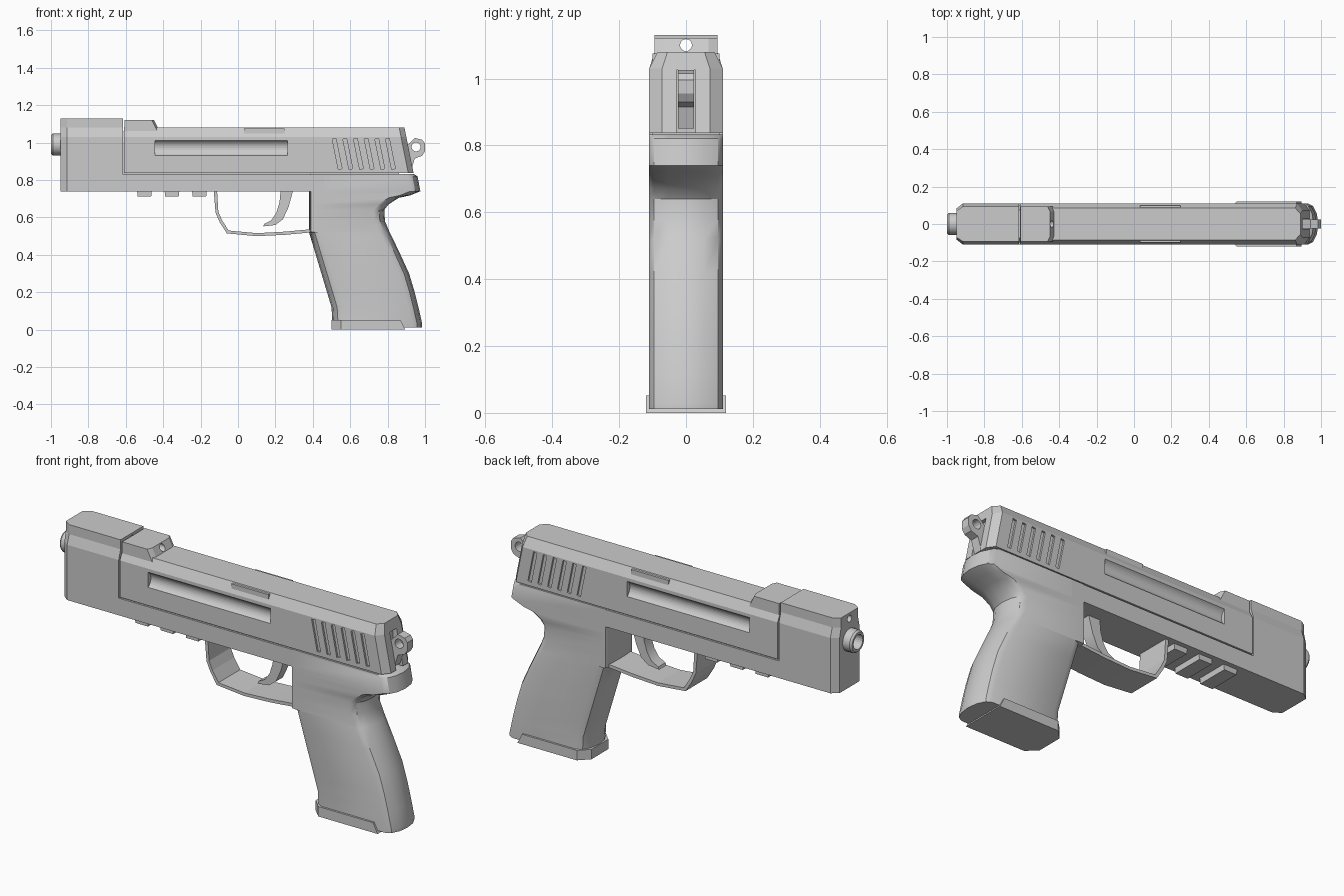
import bpy, bmesh, math
from mathutils import Matrix, Vector

if "Cube" in bpy.data.objects:
    bpy.data.objects.remove(bpy.data.objects["Cube"])


def make(name, bm, smooth=None):
    bmesh.ops.recalc_face_normals(bm, faces=bm.faces)
    me = bpy.data.meshes.new(name)
    bm.to_mesh(me)
    bm.free()
    ob = bpy.data.objects.new(name, me)
    bpy.context.collection.objects.link(ob)
    if smooth:
        bpy.ops.object.select_all(action='DESELECT')
        ob.select_set(True)
        bpy.context.view_layer.objects.active = ob
        bpy.ops.object.shade_smooth_by_angle(angle=math.radians(smooth))
    return ob


def loft(name, sections, smooth=None):
    """Skin equal-length closed loops and cap both ends."""
    bm = bmesh.new()
    rings = [[bm.verts.new(p) for p in s] for s in sections]
    n = len(rings[0])
    for a, b in zip(rings, rings[1:]):
        for i in range(n):
            j = (i + 1) % n
            bm.faces.new((a[i], a[j], b[j], b[i]))
    bm.faces.new(rings[0])
    bm.faces.new(rings[-1])
    return make(name, bm, smooth)


def plate(name, pts, w, smooth=None):
    """Side profile (x, z) extruded across the width."""
    return loft(name, [[(x, y, z) for x, z in pts] for y in (-w, w)], smooth)


def sec(x, half, wide=1.0, skew=0.0, top=1.08):
    """Symmetric cross-section from half profile (y, z); skew leans it in x."""
    pts = [(y, z) for y, z in half] + [(-y, z) for y, z in reversed(half)]
    return [(x + (top - z) * skew, y * wide, z) for y, z in pts]


def add_cyl(bm, c, r, length, axis, seg=24):
    rot = Matrix.Rotation(math.pi / 2, 4, 'Y' if axis == 'X' else 'X')
    bmesh.ops.create_cone(bm, cap_ends=True, segments=seg, radius1=r, radius2=r,
                          depth=length, matrix=Matrix.Translation(c) @ rot)


def add_box(bm, c, size, tilt=0.0):
    m = (Matrix.Translation(c) @ Matrix.Rotation(tilt, 4, 'Y')
         @ Matrix.Diagonal((*size, 1)))
    bmesh.ops.create_cube(bm, size=1, matrix=m)


def cut(bm, *targets):
    cutter = make("cutter", bm)
    cutter.hide_render = True
    for ob in targets:
        mod = ob.modifiers.new("cut", 'BOOLEAN')
        mod.operation = 'DIFFERENCE'
        mod.solver = 'EXACT'
        mod.object = cutter
        bpy.context.view_layer.objects.active = ob
        bpy.ops.object.modifier_apply(modifier=mod.name)
    bpy.data.objects.remove(cutter)


# Slide with chamfered top and leaning, narrowed rear
S = [(0.11, 0.837), (0.11, 1.03), (0.085, 1.08)]
slide = loft("slide", [sec(-0.609, S), sec(0.862, S, 1, 0.2), sec(0.89, S, 0.65, 0.2)])

# Nose block and front sight
N = [(0.11, 0.74), (0.11, 1.03), (0.094, 1.08), (0.094, 1.13)]
nose = loft("nose_block", [sec(-0.95, N, 0.75), sec(-0.915, N), sec(-0.616, N)])
F = [(0.094, 1.06), (0.094, 1.122)]
sight = loft("front_sight", [sec(-0.607, F), sec(-0.462, F, 1, 0.5, 1.122),
                             sec(-0.45, F, 0.72, 0.5, 1.122)])

# Lower frame and recessed core that shows in the panel gaps
L = [(0.11, 0.74), (0.11, 0.83)]
loft("lower_frame", [sec(-0.63, L), sec(0.46, L)])
C = [(0.1, 0.8), (0.1, 1.0), (0.075, 1.06)]
core = loft("inner_core", [sec(-0.65, C), sec(-0.58, C)])
C2 = [(0.1, 0.8), (0.1, 0.85)]
loft("rail_core", [sec(-0.63, C2), sec(0.86, C2)])


# Grip: horizontal slices (z, front x, back x, front rounding depth)
def slice_(z, xf, xb, df, w=0.11, db=0.055):
    ts = [math.pi * (i / 6 - 0.5) for i in range(7)]
    back = [(xb - db * (1 - math.cos(t)), w * math.sin(t), z) for t in ts]
    front = [(xf + df * (1 - math.cos(t)), -w * math.sin(t), z) for t in ts]
    return back + front


loft("grip", [slice_(*s) for s in (
    (0.012, 0.505, 0.985, 0.06), (0.03, 0.505, 0.985, 0.06), (0.12, 0.5, 0.965, 0.06),
    (0.2, 0.476, 0.945, 0.06), (0.3, 0.446, 0.915, 0.06), (0.42, 0.41, 0.86, 0.06),
    (0.519, 0.38, 0.812, 0.06), (0.522, 0.38, 0.81, 0.01), (0.58, 0.38, 0.786, 0.01),
    (0.64, 0.38, 0.782, 0.01), (0.67, 0.38, 0.805, 0.01), (0.705, 0.38, 0.86, 0.01),
    (0.718, 0.38, 0.92, 0.01), (0.74, 0.38, 0.975, 0.01), (0.82, 0.38, 0.96, 0.01),
    (0.832, 0.38, 0.94, 0.01))], 35)


# Magazine floor plate
def plan(z, x0, x1, w=0.12, c=0.05):
    return [(x0, -w + c, z), (x0 + c, -w, z), (x1, -w, z),
            (x1, w, z), (x0 + c, w, z), (x0, w - c, z)]


loft("floor_plate", [plan(0, 0.5, 0.895), plan(0.052, 0.5, 0.868)])

# Barrel muzzle and chamber hood
bm = bmesh.new()
add_cyl(bm, (-0.92, 0, 0.99), 0.058, 0.14, 'X')
add_cyl(bm, (-0.925, 0, 0.99), 0.05, 0.15, 'X')
muzzle = loft("muzzle", [[(x, r * math.cos(a * math.pi / 12), 0.99 + r * math.sin(a * math.pi / 12))
                          for a in range(24)]
                         for x, r in ((-1, 0.05), (-0.99, 0.058), (-0.9, 0.058))], 30)
bm.free()
bm = bmesh.new()
add_box(bm, (0.14, 0, 1.05), (0.216, 0.2, 0.05))
make("chamber_hood", bm)

# Bore and sight channel
bm = bmesh.new()
add_cyl(bm, (-0.95, 0, 0.99), 0.038, 0.2, 'X')
cut(bm, nose, muzzle)
bm = bmesh.new()
add_cyl(bm, (-0.7, 0, 1.1), 0.018, 0.8, 'X', 16)
cut(bm, nose, sight)

# Slide side scoops
bm = bmesh.new()
for s in (-1, 1):
    add_cyl(bm, (-0.09, s * 0.133, 0.972), 0.046, 0.71, 'X', 32)
cut(bm, slide)

# Slanted grip serrations and hammer slot
bm = bmesh.new()
for s in (-1, 1):
    for i in range(6):
        add_box(bm, (0.53 + i * 0.057, s * 0.112, 0.94), (0.02, 0.024, 0.165), -0.2)
add_box(bm, (0.93, 0, 0.93), (0.1, 0.056, 0.19))
cut(bm, slide)

# Hammer with ring
hammer = plate("hammer", [(0.87, 0.85), (0.925, 0.85), (0.945, 0.915), (0.985, 0.93),
                          (1.0, 0.955), (1.0, 0.995), (0.985, 1.015), (0.945, 1.025),
                          (0.92, 1.0), (0.88, 0.96)], 0.024)
bm = bmesh.new()
add_cyl(bm, (0.952, 0, 0.977), 0.024, 0.2, 'Y', 16)
cut(bm, hammer)

# Trigger guard band
plate("trigger_guard", [(-0.13, 0.745), (-0.12, 0.625), (-0.098, 0.575), (-0.06, 0.515),
                        (0.1, 0.5), (0.25, 0.507), (0.39, 0.52), (0.39, 0.537),
                        (0.25, 0.524), (0.1, 0.516), (-0.05, 0.53), (-0.085, 0.585),
                        (-0.105, 0.63), (-0.112, 0.745)], 0.09)

# Trigger
plate("trigger", [(0.228, 0.745), (0.295, 0.745), (0.27, 0.655), (0.24, 0.59), (0.2, 0.56),
                  (0.135, 0.552), (0.14, 0.566), (0.178, 0.585), (0.205, 0.625),
                  (0.222, 0.68)], 0.03, 30)

# Accessory rail teeth
for i in range(3):
    x = -0.5 + i * 0.147
    plate(f"rail_tooth_{i + 1}", [(x - 0.04, 0.745), (x - 0.036, 0.712),
                                  (x + 0.036, 0.712), (x + 0.04, 0.745)], 0.085)
